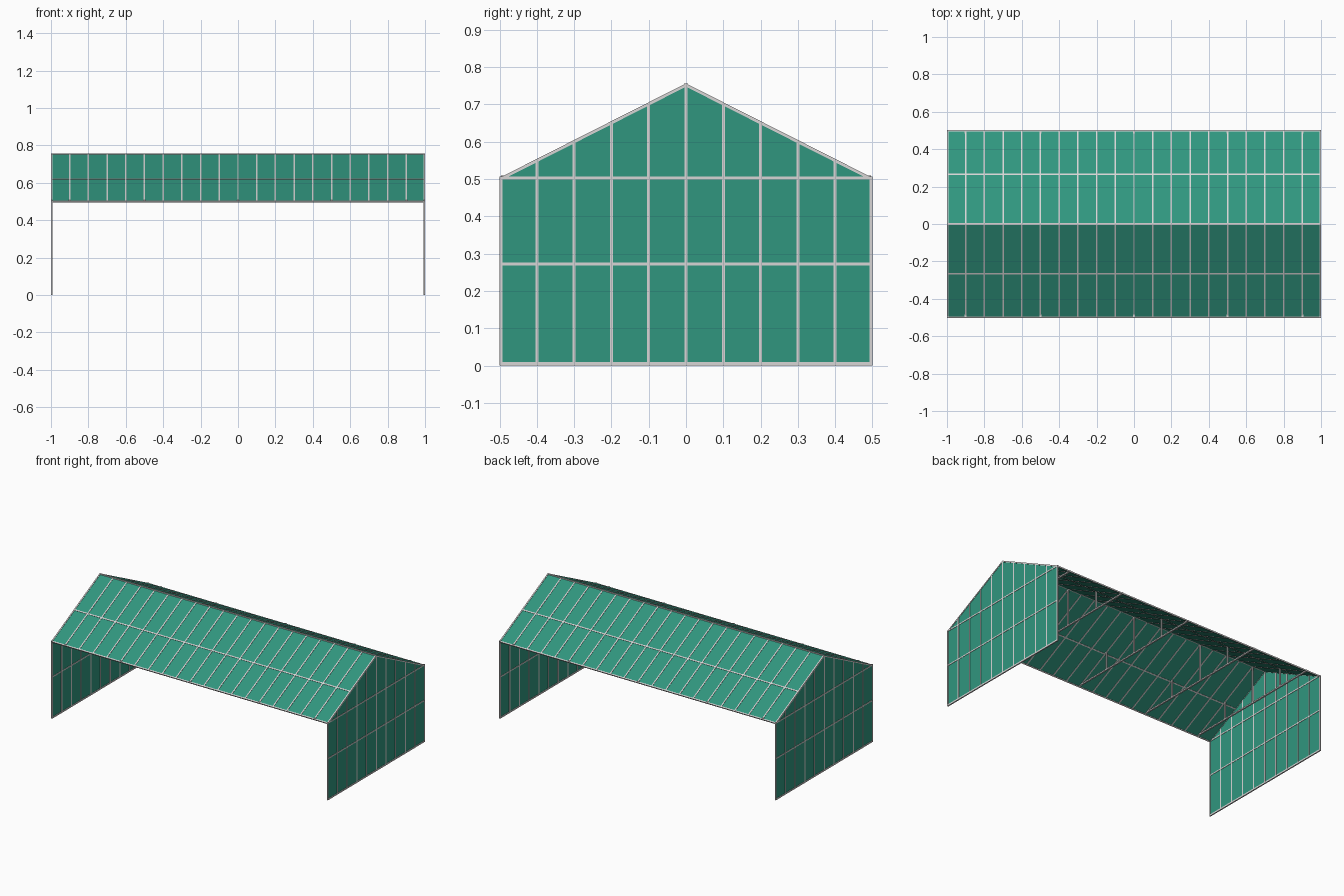
import bpy, bmesh
from mathutils import Vector, Matrix

if "Cube" in bpy.data.objects:
    bpy.data.objects.remove(bpy.data.objects["Cube"])


def material(name, col):
    m = bpy.data.materials.new(name)
    m.diffuse_color = (*col, 1)
    m.use_nodes = True
    m.node_tree.nodes["Principled BSDF"].inputs["Base Color"].default_value = m.diffuse_color
    return m


GREEN = material("green panel", (0.03, 0.305, 0.21))
GREY = material("light grey frame", (0.69, 0.675, 0.675))

EAVE, RIDGE = 0.501, 0.752     # roof centre-line heights
HALF_X, HALF_Y = 0.996, 0.496  # frame centre-line half sizes
BAR = 0.008


def roof_z(y):
    return EAVE + (RIDGE - EAVE) * (1 - abs(y) / HALF_Y)


def beam(bm, a, b, w=BAR, h=BAR, up=(0, 0, 1)):
    """Rectangular bar from a to b; h is measured towards up."""
    a, b = Vector(a), Vector(b)
    d = (b - a).normalized()
    up = Vector(up)
    if abs(d.dot(up)) > 0.99:
        up = Vector((1, 0, 0))
    side = up.cross(d).normalized()
    up = d.cross(side)
    rot = Matrix((d, side, up)).transposed().to_4x4()
    size = Matrix.Diagonal(((b - a).length, w, h, 1))
    bmesh.ops.create_cube(bm, size=1, matrix=Matrix.Translation((a + b) / 2) @ rot @ size)


def finish(name, bm, mat):
    bmesh.ops.recalc_face_normals(bm, faces=bm.faces)
    me = bpy.data.meshes.new(name)
    bm.to_mesh(me)
    bm.free()
    me.materials.append(mat)
    ob = bpy.data.objects.new(name, me)
    bpy.context.collection.objects.link(ob)


def slab(name, pts, thickness):
    """Flat panel centred on the given outline, along the thickness vector."""
    t = Vector(thickness)
    bm = bmesh.new()
    f = bm.faces.new([bm.verts.new(Vector(p) - t / 2) for p in pts])
    r = bmesh.ops.extrude_face_region(bm, geom=[f])
    bmesh.ops.translate(bm, vec=t, verts=[v for v in r["geom"] if isinstance(v, bmesh.types.BMVert)])
    finish(name, bm, GREEN)


# Gable end walls: green panel plus bars
for s, label in ((-1, "left"), (1, "right")):
    x = s * HALF_X
    Y = HALF_Y
    slab(label + "_gable_panel",
         [(x, -Y, 0.002), (x, Y, 0.002), (x, Y, EAVE), (x, 0, RIDGE), (x, -Y, EAVE)],
         (0.004, 0, 0))
    bm = bmesh.new()
    for i in range(-5, 6):
        y = max(-Y, min(Y, i * 0.1))
        beam(bm, (x, y, 0), (x, y, roof_z(y)))
    for z in (0.005, 0.272, 0.503):
        beam(bm, (x, -0.5, z), (x, 0.5, z), h=0.01 if z < 0.1 else BAR)
    finish(label + "_gable_frame", bm, GREY)

# Roof slopes: green panel plus rafters and purlins
for s, label in ((-1, "front"), (1, "back")):
    y = s * HALF_Y
    normal = Vector((0, s * (RIDGE - EAVE), HALF_Y)).normalized()
    slab(label + "_roof_panel",
         [(-HALF_X, y, EAVE), (HALF_X, y, EAVE), (HALF_X, 0, RIDGE), (-HALF_X, 0, RIDGE)],
         normal * 0.004)
    bm = bmesh.new()
    for i in range(-10, 11):
        x = max(-HALF_X, min(HALF_X, i * 0.1))
        beam(bm, (x, y, EAVE), (x, 0, RIDGE), up=normal)
    for py in (s * 0.264, y):
        beam(bm, (-1, py, roof_z(py)), (1, py, roof_z(py)), up=normal)
    finish(label + "_roof_frame", bm, GREY)

# Ridge bar
bm = bmesh.new()
beam(bm, (-1, 0, RIDGE), (1, 0, RIDGE), w=0.01)
finish("ridge_bar", bm, GREY)

# Inner trusses: tie beam with three posts up to the roof
bm = bmesh.new()
for x in (-0.9, -0.5, 0, 0.5, 0.9):
    beam(bm, (x, -HALF_Y, 0.505), (x, HALF_Y, 0.505), w=0.01)
    for y in (-0.25, 0, 0.25):
        beam(bm, (x, y, 0.505), (x, y, roof_z(y)))
finish("roof_trusses", bm, GREY)
